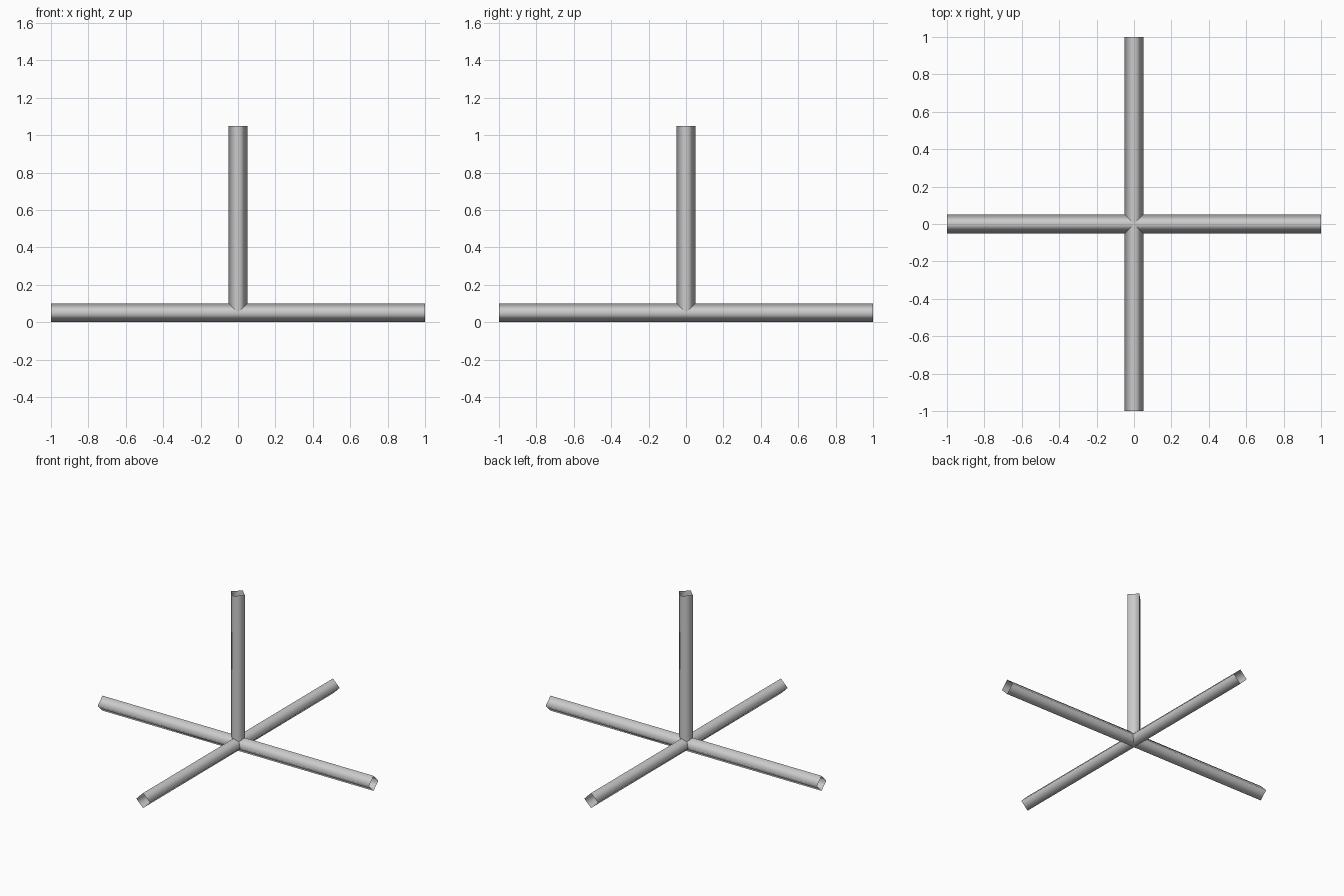
import bpy
from math import pi

if "Cube" in bpy.data.objects:
    bpy.data.objects.remove(bpy.data.objects["Cube"])

RADIUS = 0.05


def open_tube(name, length, location, rotation=(0, 0, 0)):
    """Four-sided, smooth-shaded tube with open ends and corners on the axes."""
    bpy.ops.mesh.primitive_cylinder_add(
        vertices=4, radius=RADIUS, depth=length, end_fill_type='NOTHING',
        location=location, rotation=rotation)
    tube = bpy.context.object
    tube.name = name
    bpy.ops.object.shade_smooth()
    return tube


# Crossed floor bars
open_tube("base_bar_x", 2.0, (0, 0, RADIUS), (0, pi / 2, 0))
open_tube("base_bar_y", 2.0, (0, 0, RADIUS), (pi / 2, 0, 0))

# Upright post rising from the crossing
open_tube("upright_post", 1.0, (0, 0, RADIUS + 0.5))
